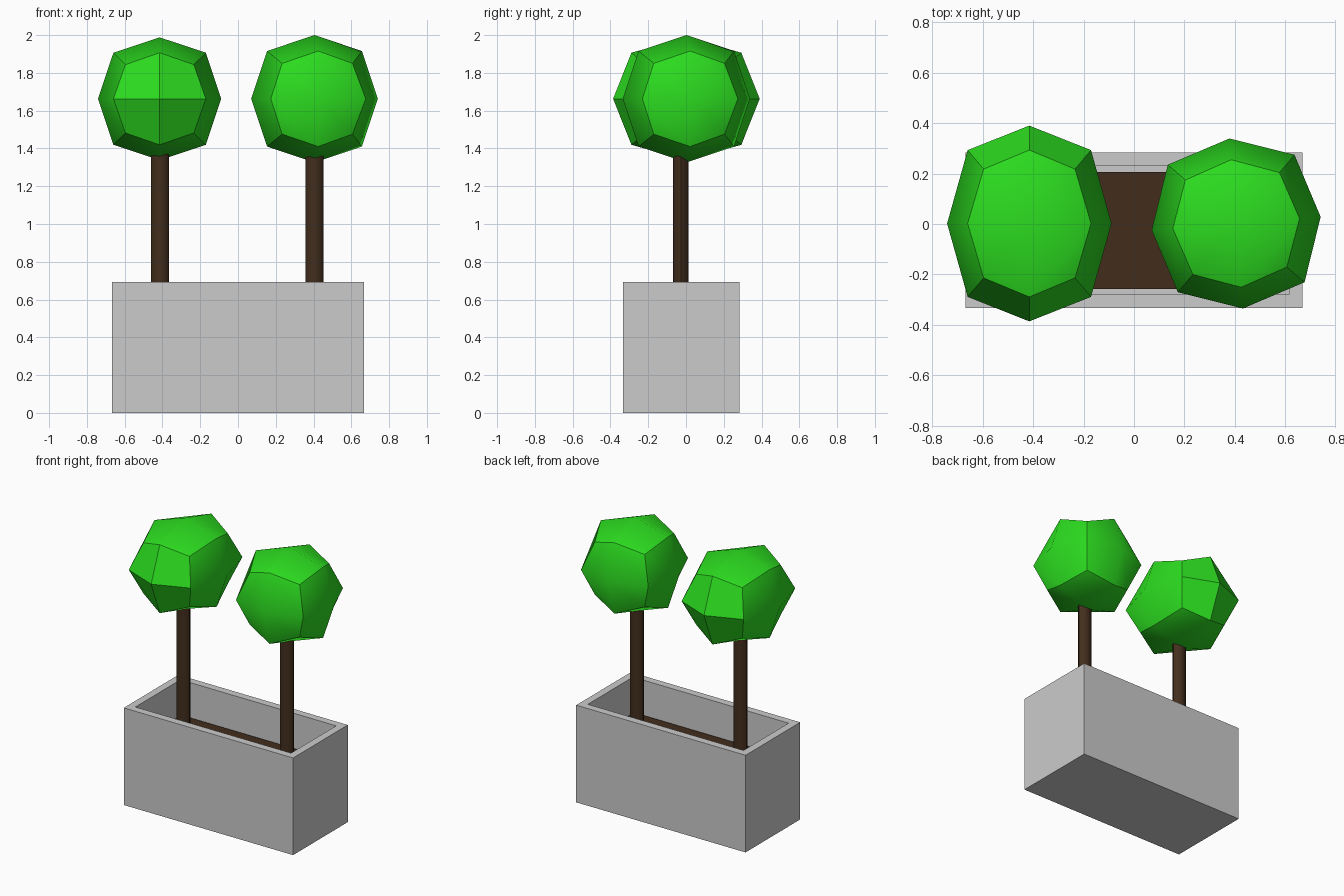
import bpy, bmesh, math
from mathutils import Matrix

if "Cube" in bpy.data.objects:
    bpy.data.objects.remove(bpy.data.objects["Cube"])

CY = -0.025                      # planter and trunk centre line
X, Y, Z = 0.668, 0.308, 0.693    # planter half length, half width, height
WALL, SOIL_Z = 0.076, 0.455


def material(name, color):
    m = bpy.data.materials.new(name)
    m.diffuse_color = color
    m.use_nodes = True
    m.node_tree.nodes["Principled BSDF"].inputs["Base Color"].default_value = m.diffuse_color
    return m


brown = material("brown", (0.055, 0.027, 0.012, 1))
green = material("green", (0.025, 0.72, 0.014, 1))


def make(name, bm, mat=None, angle=None):
    bmesh.ops.recalc_face_normals(bm, faces=bm.faces)
    me = bpy.data.meshes.new(name)
    bm.to_mesh(me)
    bm.free()
    ob = bpy.data.objects.new(name, me)
    bpy.context.collection.objects.link(ob)
    if mat:
        me.materials.append(mat)
    if angle:
        bpy.ops.object.select_all(action='DESELECT')
        ob.select_set(True)
        bpy.context.view_layer.objects.active = ob
        bpy.ops.object.shade_smooth_by_angle(angle=math.radians(angle))
    return ob


# Planter: box with an inset rim and a sunken floor
bm = bmesh.new()
bmesh.ops.create_cube(bm, size=1, matrix=Matrix.Translation((0, CY, Z / 2))
                      @ Matrix.Diagonal((2 * X, 2 * Y, Z, 1)))
top = max(bm.faces, key=lambda f: f.calc_center_median().z)
bmesh.ops.inset_region(bm, faces=[top], thickness=WALL)
floor = bmesh.ops.extrude_discrete_faces(bm, faces=[top])["faces"][0]
for v in floor.verts:
    v.co.z = SOIL_Z - 0.02
make("planter", bm)

# Soil: slab resting on the sunken floor
bm = bmesh.new()
bmesh.ops.create_cube(bm, size=1, matrix=Matrix.Translation((0, CY, SOIL_Z - 0.01))
                      @ Matrix.Diagonal((2 * (X - WALL), 2 * (Y - WALL), 0.02, 1)))
make("soil", bm, brown)


def trunk(name, x):
    bm = bmesh.new()
    z0, z1 = SOIL_Z - 0.01, 1.42
    bmesh.ops.create_cone(bm, cap_ends=True, segments=8, radius1=1, radius2=1, depth=1,
                          matrix=Matrix.Translation((x, CY - 0.002, (z0 + z1) / 2))
                          @ Matrix.Diagonal((0.048, 0.041, z1 - z0, 1)))
    make(name, bm, brown, 50)


def crown(name, loc, radii, turn):
    # Cube divided once and rounded: face centres, edge middles, corners
    bm = bmesh.new()
    bmesh.ops.create_cube(bm, size=2)
    bmesh.ops.subdivide_edges(bm, edges=bm.edges[:], cuts=1, use_grid_fill=True)
    for v in bm.verts:
        v.co *= {1: 1.0, 2: 0.75, 3: 0.556}[round(v.co.length_squared)]
    bm.transform(Matrix.Translation(loc) @ Matrix.Rotation(math.radians(turn), 4, 'Z')
                 @ Matrix.Diagonal((*radii, 1)))
    make(name, bm, green, 42)


# Two trees
trunk("left_trunk", -0.412)
trunk("right_trunk", 0.405)
crown("left_crown", (-0.415, 0.002, 1.663), (0.326, 0.388, 0.325), 0)
crown("right_crown", (0.405, 0.002, 1.663), (0.336, 0.338, 0.337), 4.5)
